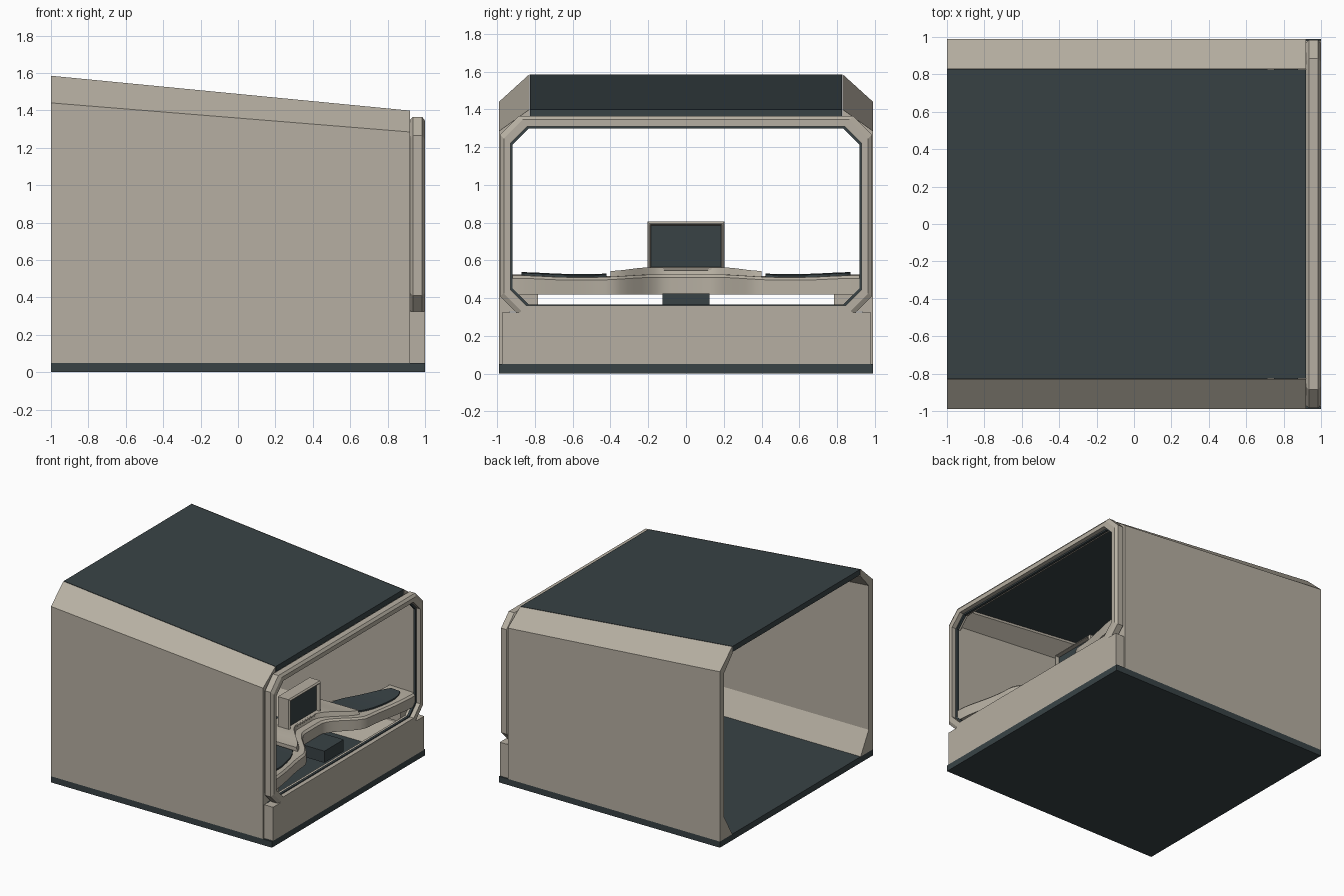
import bpy, bmesh
from mathutils import Vector

if "Cube" in bpy.data.objects:
    bpy.data.objects.remove(bpy.data.objects["Cube"])


def material(name, rgb):
    m = bpy.data.materials.new(name)
    m.diffuse_color = (*rgb, 1)
    m.use_nodes = True
    m.node_tree.nodes["Principled BSDF"].inputs["Base Color"].default_value = m.diffuse_color
    return m


BEIGE = material("beige_panel", (0.47, 0.43, 0.36))
DARK = material("dark_panel", (0.04, 0.055, 0.06))


def loft(name, rings, mat, smooth=False, cap=True):
    """Skin a list of closed point rings, capping both ends."""
    bm = bmesh.new()
    vs = [[bm.verts.new(p) for p in r] for r in rings]
    n = len(rings[0])
    for a, b in zip(vs, vs[1:]):
        for i in range(n):
            bm.faces.new((a[i], a[(i + 1) % n], b[(i + 1) % n], b[i]))
    if cap:
        bm.faces.new(vs[0][::-1])
        bm.faces.new(vs[-1])
    else:
        for i in range(n):
            j = (i + 1) % n
            bm.faces.new((vs[-1][i], vs[-1][j], vs[0][j], vs[0][i]))
    bmesh.ops.recalc_face_normals(bm, faces=bm.faces)
    me = bpy.data.meshes.new(name)
    bm.to_mesh(me)
    bm.free()
    ob = bpy.data.objects.new(name, me)
    bpy.context.collection.objects.link(ob)
    me.materials.append(mat)
    if smooth:
        bpy.ops.object.select_all(action='DESELECT')
        bpy.context.view_layer.objects.active = ob
        ob.select_set(True)
        bpy.ops.object.shade_smooth_by_angle(angle=0.6)
    return ob


def box(name, x, y, z, mat):
    return loft(name, [[(a, y[0], z[0]), (a, y[1], z[0]), (a, y[1], z[1]), (a, y[0], z[1])] for a in x], mat)


def roof_z(x):
    return 1.585 - 0.097 * (x + 1)


def eave_z(x):
    return 1.44 - 0.081 * (x + 1)


# Floor slab and sloping roof slab
box("floor", (-1, 1), (-0.99, 0.99), (0, 0.05), DARK)
loft("roof", [[(x, -0.825, roof_z(x)), (x, 0.825, roof_z(x)), (x, 0.825, roof_z(x) - 0.045),
               (x, -0.825, roof_z(x) - 0.045)] for x in (-1, 0.92)], DARK)

# Side walls with sloping eaves and inner kick chamfers
for side, s in (("left", 1), ("right", -1)):
    rings = []
    for x in (-1, 0.92):
        e, r = eave_z(x), roof_z(x)
        prof = [(0.99, 0.05), (0.99, e), (0.83, r), (0.83, r - 0.06),
                (0.935, e - 0.03), (0.935, 0.23), (0.83, 0.05)]
        rings.append([(x, s * y, z) for y, z in prof])
    loft(side + "_wall", rings, BEIGE)

# Lower front panel
loft("front_panel", [[(x, -0.975, 0.05), (x, 0.98, 0.05), (x, 0.98, 0.325), (x, 0.88, 0.325), (x, 0.845, 0.36),
                      (x, -0.845, 0.36), (x, -0.88, 0.325), (x, -0.975, 0.325)] for x in (0.92, 1.0)], BEIGE)


def octagon(x, hw, z0, z1, c):
    half = [(hw - c, z0), (hw, z0 + c), (hw, z1 - c), (hw - c, z1)]
    pts = half + [(-y, z) for y, z in half[::-1]]
    return [(x, y, z) for y, z in pts]


# Window frame with beveled rims, and its dark seal
loft("window_frame", [octagon(0.92, 0.97, 0.325, 1.35, 0.1), octagon(0.935, 0.985, 0.31, 1.365, 0.1),
                      octagon(0.985, 0.985, 0.31, 1.365, 0.1), octagon(1.0, 0.965, 0.325, 1.345, 0.1),
                      octagon(1.0, 0.93, 0.355, 1.31, 0.09), octagon(0.92, 0.93, 0.355, 1.31, 0.09)],
     BEIGE, cap=False)
loft("window_seal", [octagon(0.945, 0.935, 0.35, 1.315, 0.09), octagon(0.965, 0.935, 0.35, 1.315, 0.09),
                     octagon(0.965, 0.918, 0.367, 1.298, 0.085), octagon(0.945, 0.918, 0.367, 1.298, 0.085)],
     DARK, cap=False)


# Dashboard outline: recessed centre, wings reaching forward
def ease(y, start, width):
    t = min(max((abs(y) - start) / width, 0), 1)
    return t * t * (3 - 2 * t)


def front_x(y):
    return 0.68 + 0.21 * ease(y, 0.1, 0.32) + 0.07 * ease(y, 0.4, 0.52)


def back_x(y):
    return 0.42 + 0.3 * ease(y, 0.2, 0.7)


def top_z(y):
    return 0.525 - 0.015 * ease(y, 0.15, 0.35) + 0.01 * ease(y, 0.6, 0.3)


def steps(a, b, n):
    return [a + (b - a) * i / n for i in range(n + 1)]


rings = []
for y in steps(-0.93, 0.93, 48):
    f, b, t = front_x(y), back_x(y), top_z(y)
    rings.append([(f, y, 0.42), (f, y, t - 0.015), (f - 0.015, y, t), (b, y, t + 0.005), (b, y, 0.42)])
loft("dashboard", rings, BEIGE, smooth=True)

# Raised centre pad
rings = []
for y in steps(-0.4, 0.4, 24):
    f, b, t = front_x(y) - 0.06, back_x(y), 0.562 - 0.018 * ease(y, 0.2, 0.2)
    rings.append([(f, y, 0.5), (f - 0.02, y, t), (b, y, t), (b, y, 0.5)])
loft("centre_pad", rings, BEIGE, smooth=True)

# Dark inlays on the wings
for side, s in (("left", 1), ("right", -1)):
    rings = []
    for y in steps(0.42, 0.87, 16):
        taper = 0.05 * (abs(y - 0.645) / 0.225) ** 3
        f, b = front_x(y) - 0.05 - taper, back_x(y) + 0.01 + taper
        t = top_z(y) + 0.018
        rings.append([(f, s * y, 0.5), (f, s * y, t - 0.005), (b, s * y, t), (b, s * y, 0.5)])
    loft(side + "_wing_inlay", rings, DARK, smooth=True)
    # Dashboard support
    box(side + "_dash_support", (0.78, 0.92), sorted((s * 0.785, s * 0.935)), (0.33, 0.43), BEIGE)


# Display housing with a recessed screen
def rect(x, w, z0, z1):
    return [(x, -w, z0), (x, w, z0), (x, w, z1), (x, -w, z1)]


loft("display_housing", [rect(0.5, 0.195, 0.55, 0.795), rect(0.505, 0.205, 0.54, 0.805),
                         rect(0.6, 0.205, 0.54, 0.805), rect(0.61, 0.195, 0.55, 0.795),
                         rect(0.61, 0.19, 0.56, 0.79), rect(0.575, 0.185, 0.565, 0.785)], BEIGE)
box("display_screen", (0.56, 0.58), (-0.185, 0.185), (0.565, 0.785), DARK)

# Console box beneath the dashboard
box("under_dash_console", (0.6, 0.87), (-0.125, 0.125), (0.33, 0.425), DARK)
